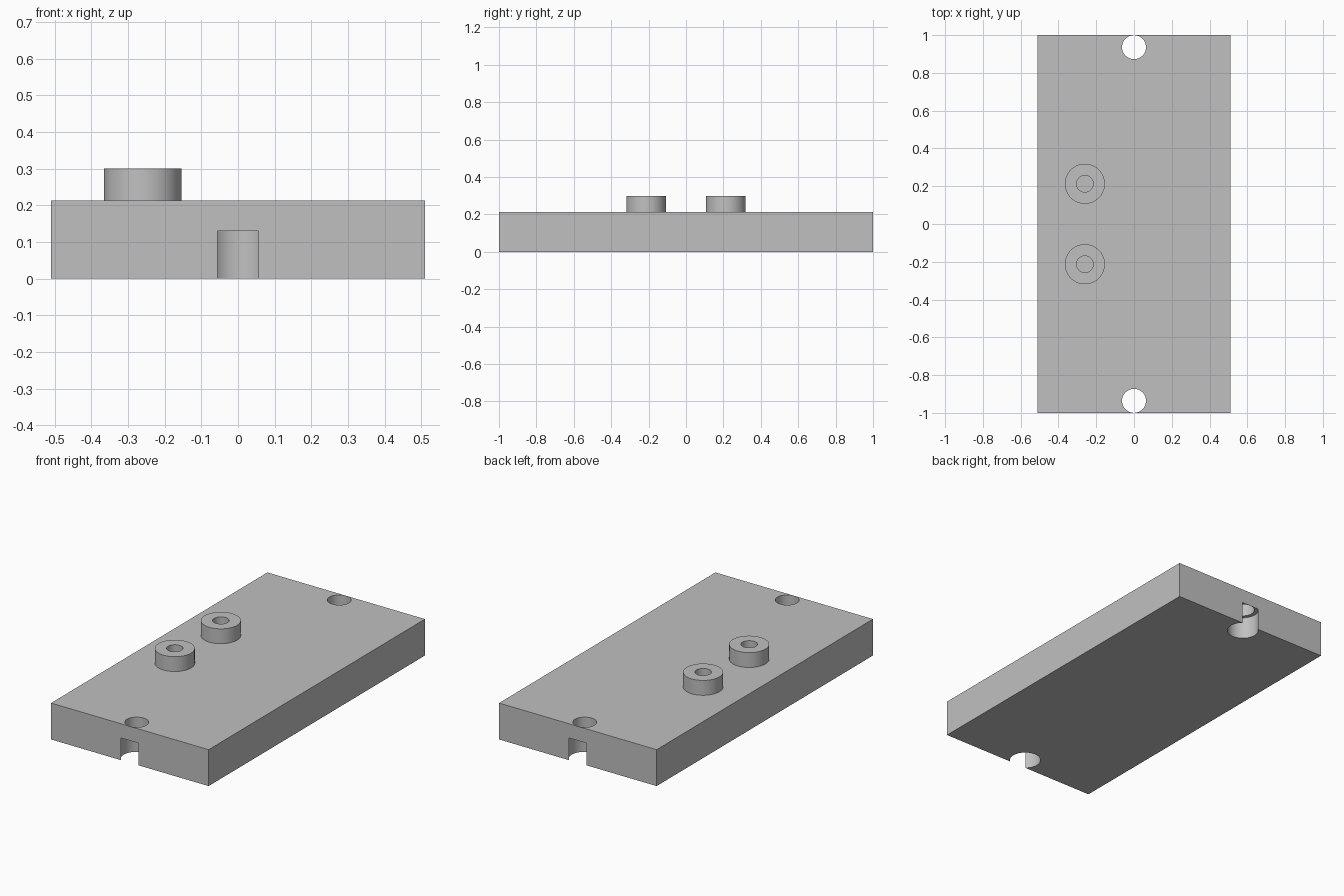
import bpy, bmesh, math

cube = bpy.data.objects.get("Cube")
if cube:
    bpy.data.objects.remove(cube, do_unlink=True)

grey = bpy.data.materials.new("light grey")
grey.use_nodes = True
COLOUR = (0.53, 0.53, 0.53, 1)
grey.diffuse_color = COLOUR
grey.node_tree.nodes["Principled BSDF"].inputs["Base Color"].default_value = COLOUR

HALF_X, TOP = 0.51, 0.213


def add_object(name, bm, location=(0, 0, 0)):
    bmesh.ops.recalc_face_normals(bm, faces=bm.faces)
    mesh = bpy.data.meshes.new(name)
    bm.to_mesh(mesh)
    bm.free()
    mesh.materials.append(grey)
    obj = bpy.data.objects.new(name, mesh)
    obj.location = location
    bpy.context.collection.objects.link(obj)
    return obj


def lathe(name, profile, location, steps=64):
    """Revolve (radius, z) points round z; ends are capped flat."""
    bm = bmesh.new()
    rings = [[bm.verts.new((r * math.cos(math.tau * i / steps),
                            r * math.sin(math.tau * i / steps), z))
              for i in range(steps)] for r, z in profile]
    for low, high in zip(rings, rings[1:]):
        for i in range(steps):
            j = (i + 1) % steps
            bm.faces.new((low[i], low[j], high[j], high[i]))
    bm.faces.new(rings[0])
    bm.faces.new(rings[-1])
    return add_object(name, bm, location)


def activate(obj):
    bpy.ops.object.select_all(action="DESELECT")
    obj.select_set(True)
    bpy.context.view_layer.objects.active = obj


# Base plate
bm = bmesh.new()
bmesh.ops.create_cube(bm, size=1)
bmesh.ops.scale(bm, vec=(2 * HALF_X, 2, TOP), verts=bm.verts)
bmesh.ops.translate(bm, vec=(0, 0, TOP / 2), verts=bm.verts)
plate = add_object("base_plate", bm)

# Stepped mounting holes, the wide lower bore breaking through each end
for side in (-1, 1):
    cutter = lathe("hole_cutter",
                   [(0.085, -0.1), (0.085, 0.13), (0.0635, 0.13), (0.0635, 0.4)],
                   (0, side * 0.936, 0))
    cutter.hide_render = True
    cut = plate.modifiers.new("mounting hole", "BOOLEAN")
    cut.operation = "DIFFERENCE"
    cut.solver = "EXACT"
    cut.object = cutter
    activate(plate)
    bpy.ops.object.modifier_apply(modifier=cut.name)
    bpy.data.objects.remove(cutter, do_unlink=True)

# Hollow bosses on the right half of the plate
parts = [plate]
for side, label in ((-1, "front"), (1, "back")):
    parts.append(lathe(label + "_boss",
                       [(0.106, TOP), (0.106, 0.30), (0.044, 0.30), (0.044, TOP + 0.002)],
                       (-0.26, side * 0.213, 0)))

# Smooth round walls, sharp rims
for part in parts:
    activate(part)
    bpy.ops.object.shade_smooth_by_angle(angle=math.radians(30))
